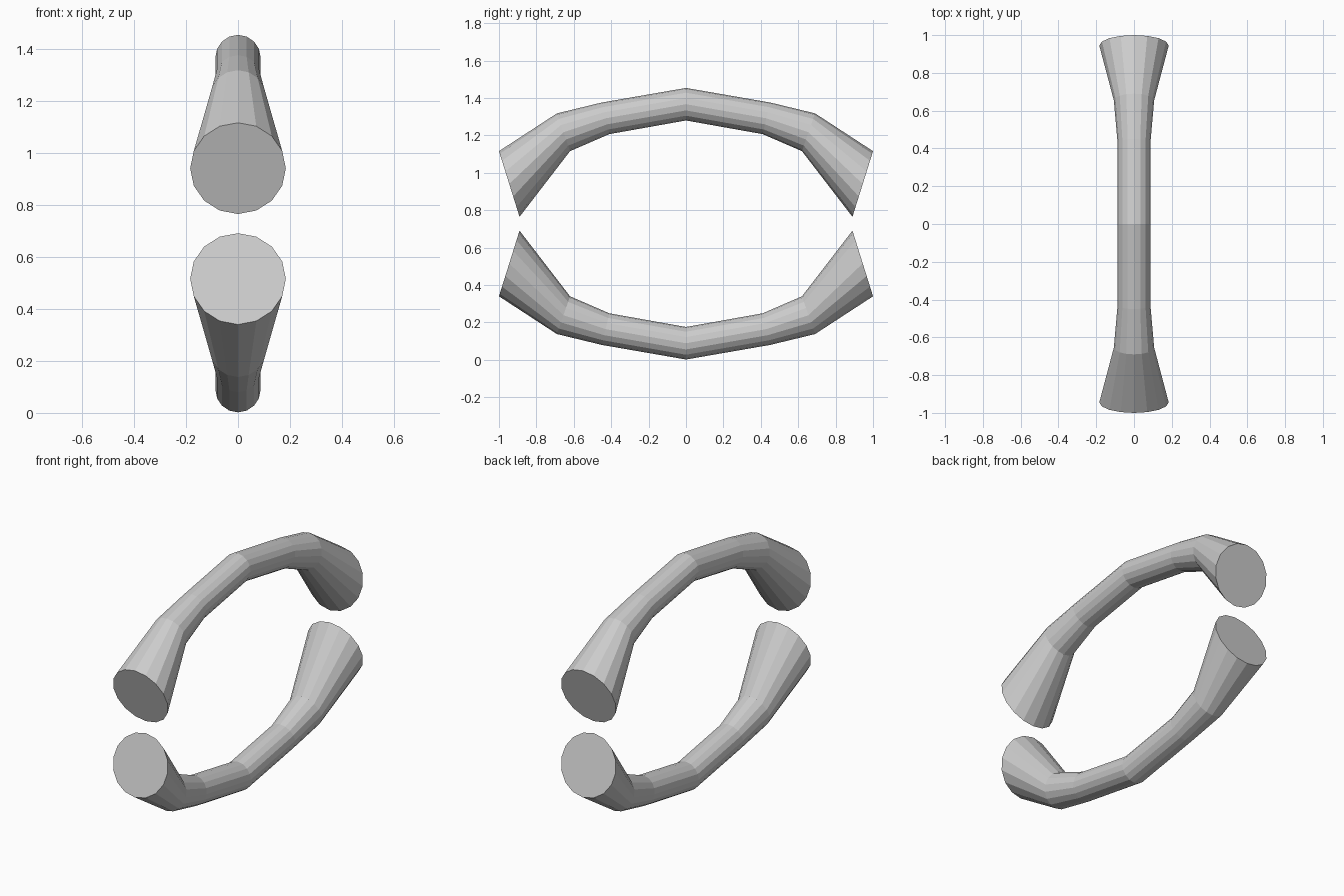
import bpy, bmesh, math
from mathutils import Vector

if "Cube" in bpy.data.objects:
    bpy.data.objects.remove(bpy.data.objects["Cube"])

SIDES = 16
MID_Z = 0.728

# Half of the lower arch: (outer y, outer z, inner y, inner z), centre to flared end
half = [
    (0.0, 0.002, 0.0, 0.176),
    (0.45, 0.08, 0.41, 0.249),
    (0.69, 0.138, 0.62, 0.34),
    (1.0, 0.34, 0.89, 0.691),
]
stations = [(-a, b, -c, d) for a, b, c, d in reversed(half[1:])] + half


def make_arch(name, flip):
    bm = bmesh.new()
    rings = []
    for oy, oz, iy, iz in stations:
        outer, inner = Vector((0, oy, oz)), Vector((0, iy, iz))
        if flip:
            outer.z, inner.z = 2 * MID_Z - outer.z, 2 * MID_Z - inner.z
        centre, up = (outer + inner) / 2, (outer - inner) / 2
        side = Vector((up.length, 0, 0))
        rings.append([bm.verts.new(centre + up * math.cos(t) + side * math.sin(t))
                      for t in (math.tau * k / SIDES for k in range(SIDES))])
    # Tube walls
    for r, s in zip(rings, rings[1:]):
        for k in range(SIDES):
            n = (k + 1) % SIDES
            bm.faces.new((r[k], r[n], s[n], s[k]))
    # Flat end caps
    bm.faces.new(rings[0])
    bm.faces.new(rings[-1])
    bmesh.ops.recalc_face_normals(bm, faces=bm.faces)
    mesh = bpy.data.meshes.new(name)
    bm.to_mesh(mesh)
    bm.free()
    bpy.context.collection.objects.link(bpy.data.objects.new(name, mesh))


make_arch("lower_arch", False)
make_arch("upper_arch", True)
